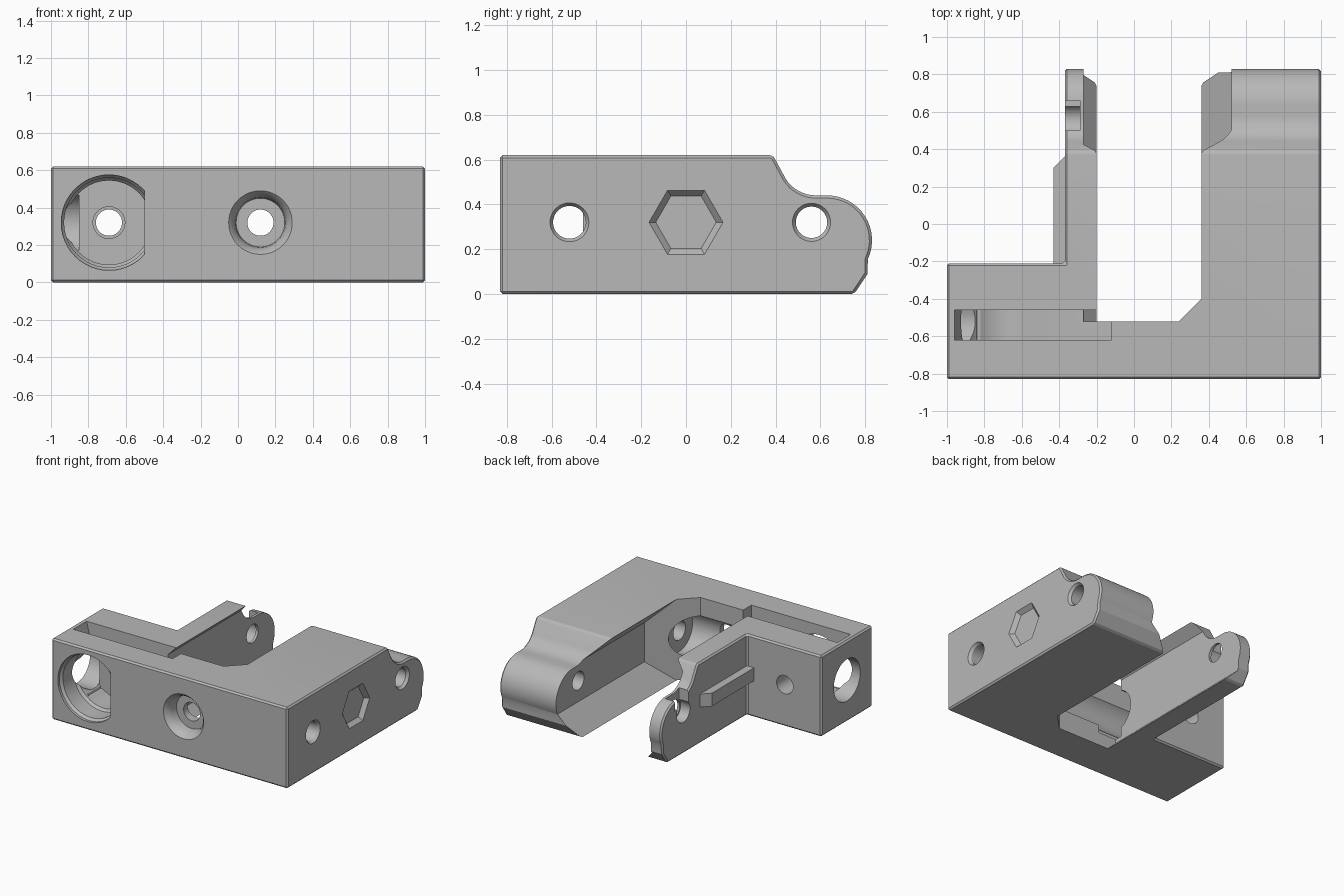
import bpy, bmesh, math

if "Cube" in bpy.data.objects:
    bpy.data.objects.remove(bpy.data.objects["Cube"])

grey = bpy.data.materials.new("grey plastic")
grey.use_nodes = True
grey.diffuse_color = (0.48, 0.48, 0.48, 1)
grey.node_tree.nodes["Principled BSDF"].inputs["Base Color"].default_value = (0.48, 0.48, 0.48, 1)


def place(axis, depth, p, q):
    return {"x": (depth, p, q), "y": (p, depth, q), "z": (p, q, depth)}[axis]


def finish(name, bm):
    bmesh.ops.recalc_face_normals(bm, faces=bm.faces)
    mesh = bpy.data.meshes.new(name)
    bm.to_mesh(mesh)
    bm.free()
    mesh.materials.append(grey)
    obj = bpy.data.objects.new(name, mesh)
    bpy.context.collection.objects.link(obj)
    return obj


def loft(name, axis, rings):
    """Skin between (depth, outline) rings and cap both ends."""
    bm = bmesh.new()
    loops = [[bm.verts.new(place(axis, d, p, q)) for p, q in pts] for d, pts in rings]
    for a, b in zip(loops, loops[1:]):
        for i in range(len(a)):
            j = (i + 1) % len(a)
            bm.faces.new((a[i], a[j], b[j], b[i]))
    bm.faces.new(loops[0])
    bm.faces.new(loops[-1])
    return finish(name, bm)


def prism(name, axis, start, end, pts):
    return loft(name, axis, [(start, pts), (end, pts)])


def box(name, x, y, z):
    return prism(name, "z", z[0], z[1], [(x[0], y[0]), (x[1], y[0]), (x[1], y[1]), (x[0], y[1])])


def circle(p, q, r, n=48, turn=0.0):
    return [(p + r * math.cos(turn + math.tau * i / n), q + r * math.sin(turn + math.tau * i / n))
            for i in range(n)]


def bore(axis, p, steps, q=0.32):
    """Stepped round cutter from (depth, radius) pairs."""
    return loft("bore", axis, [(d, circle(p, q, r)) for d, r in steps])


def apply(obj, mod):
    bpy.context.view_layer.objects.active = obj
    bpy.ops.object.modifier_apply(modifier=mod.name)


def cut(target, cutter):
    mod = target.modifiers.new("cut", "BOOLEAN")
    mod.operation = "DIFFERENCE"
    mod.solver = "EXACT"
    mod.object = cutter
    apply(target, mod)
    bpy.data.objects.remove(cutter)


def arc(p, q, r, start, end, n):
    return [(p + r * math.cos(math.radians(start + (end - start) * i / n)),
             q + r * math.sin(math.radians(start + (end - start) * i / n))) for i in range(n + 1)]


# Body: side profile with a rounded rear lobe, run across the full width
profile = [(-0.83, 0), (0.75, 0), (0.81, 0.09)]
profile += arc(0.63, 0.24, 0.2, -25, 90, 16)
profile += arc(0.58, 0.6, 0.16, 270, 212, 8)
profile += arc(0.37, 0.59, 0.03, 30, 90, 4)
profile += [(-0.83, 0.62)]
body = prism("bracket_body", "x", -1, 1, profile)
cut(body, box("rear_corner", (-1.2, -0.37), (-0.21, 1), (-0.1, 0.8)))

# Small chamfer round the outside edges
bevel = body.modifiers.new("edge", "BEVEL")
bevel.width = 0.012
bevel.segments = 1
bevel.limit_method = "ANGLE"
bevel.angle_limit = math.radians(50)
apply(body, bevel)

# Central channel, undercut on both walls, with one angled corner
channel = prism("channel", "y", -0.52, 1, [
    (-0.2, -0.1), (0.36, -0.1), (0.36, 0), (0.52, 0.16), (0.52, 0.46), (0.36, 0.62),
    (0.36, 0.8), (-0.2, 0.8), (-0.2, 0.62), (-0.27, 0.55), (-0.27, 0.07), (-0.2, 0)])
cut(channel, prism("corner", "z", -0.3, 1, [(0.22, -0.54), (0.62, -0.54), (0.62, -0.14)]))
cut(body, channel)

# D-shaped pulley pocket in the front, with its axle hole
pocket = bore("y", -0.69, [(-0.9, 0.255), (-0.81, 0.255), (-0.79, 0.24), (-0.66, 0.24),
                           (-0.64, 0.225), (-0.46, 0.225)])
cut(pocket, box("pocket_flat", (-0.5, 0), (-1, 0), (0, 0.7)))
cut(body, pocket)
cut(body, bore("y", -0.69, [(-0.5, 0.085), (-0.42, 0.085), (-0.42, 0.07), (-0.1, 0.07)]))

# Belt slot open to the top
cut(body, prism("belt_slot", "y", -0.62, -0.46, [
    (-0.96, 0.8), (-0.96, 0.62), (-0.84, 0.14), (-0.5, 0.1), (-0.12, 0.1), (-0.12, 0.8)]))

# Cross bore through the end face, along the bar and out of the far side
cut(body, bore("x", -0.52, [(-1.1, 0.16), (-0.85, 0.16)]))
cut(body, bore("x", -0.52, [(-0.5, 0.16), (0.42, 0.16), (0.42, 0.073), (0.98, 0.073), (1.02, 0.1)]))

# Front screw hole with a flared counterbore
cut(body, bore("y", 0.12, [(-0.85, 0.19), (-0.825, 0.165), (-0.8, 0.145), (-0.77, 0.135),
                           (-0.73, 0.13), (-0.73, 0.07), (-0.45, 0.07)]))

# Rear pivot holes in the block and the thin arm
cut(body, bore("x", 0.56, [(0.45, 0.07), (0.98, 0.07), (1.02, 0.1)]))
cut(body, bore("x", 0.56, [(-0.45, 0.08), (-0.29, 0.08), (-0.29, 0.07), (-0.15, 0.07)]))
cut(body, box("arm_notch", (-0.45, -0.29), (0.5, 0.66), (0.36, 0.8)))

# Shallow six-sided recess with sloping walls on the side
cut(body, loft("hex_recess", "x", [(0.97, circle(0, 0.32, 0.135, 6)), (1.01, circle(0, 0.32, 0.175, 6))]))

# Short rail on the outside of the thin arm
rail = prism("arm_rail", "z", 0.28, 0.38, [
    (-0.36, -0.22), (-0.36, 0.36), (-0.37, 0.36), (-0.43, 0.3), (-0.43, -0.22)])

for part in (body, rail):
    bpy.ops.object.select_all(action="DESELECT")
    part.select_set(True)
    bpy.context.view_layer.objects.active = part
    bpy.ops.object.shade_smooth_by_angle(angle=math.radians(25))
